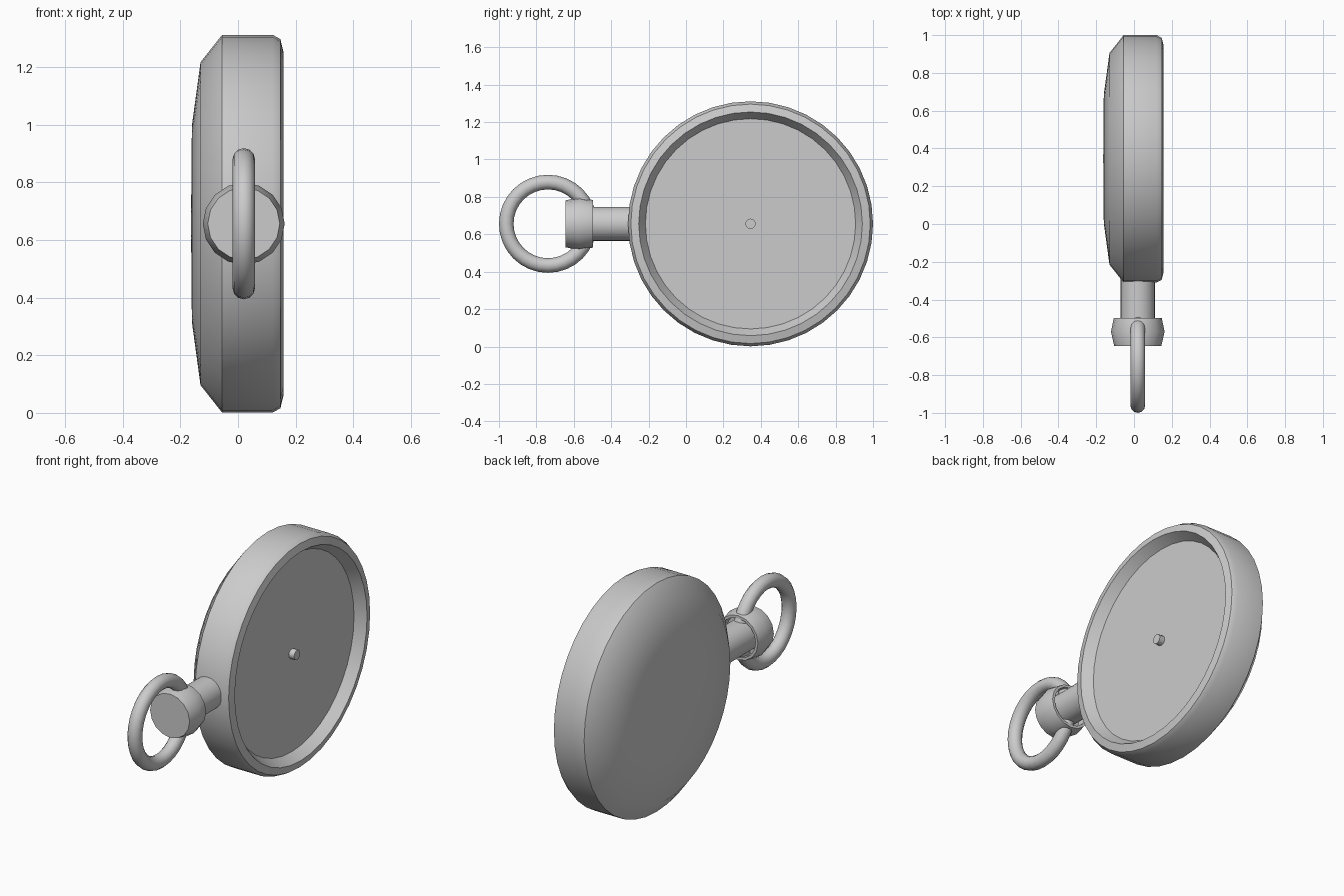
import bpy, bmesh, math
from mathutils import Matrix, Vector

if "Cube" in bpy.data.objects:
    bpy.data.objects.remove(bpy.data.objects["Cube"])

CENTRE = Vector((0.0, 0.345, 0.656))


def lathe(name, profile, origin, axis, segments, angle=40):
    """Spin (distance along axis, radius) points around the axis."""
    bm = bmesh.new()
    verts = [bm.verts.new((r, 0, d)) for d, r in profile]
    edges = [bm.edges.new(pair) for pair in zip(verts, verts[1:])]
    bmesh.ops.spin(bm, geom=verts + edges, cent=(0, 0, 0), axis=(0, 0, 1),
                   angle=2 * math.pi, steps=segments)
    bmesh.ops.remove_doubles(bm, verts=bm.verts[:], dist=1e-4)
    rot = Vector((0, 0, 1)).rotation_difference(Vector(axis)).to_matrix().to_4x4()
    bmesh.ops.transform(bm, matrix=Matrix.Translation(origin) @ rot, verts=bm.verts[:])
    bmesh.ops.recalc_face_normals(bm, faces=bm.faces[:])
    mesh = bpy.data.meshes.new(name)
    bm.to_mesh(mesh)
    bm.free()
    obj = bpy.data.objects.new(name, mesh)
    bpy.context.collection.objects.link(obj)
    smooth(obj, angle)
    return obj


def smooth(obj, angle):
    bpy.ops.object.select_all(action='DESELECT')
    obj.select_set(True)
    bpy.context.view_layer.objects.active = obj
    bpy.ops.object.shade_smooth_by_angle(angle=math.radians(angle))


# Round case: domed back, rounded front rim, recessed dial
lathe("watch_case", [(-0.163, 0), (-0.16, 0.34), (-0.13, 0.56), (-0.055, 0.655),
                     (0.12, 0.655), (0.147, 0.64), (0.157, 0.598),
                     (0.10, 0.562), (0.10, 0)], CENTRE, (1, 0, 0), 40)

# Small pin in the middle of the dial
lathe("dial_pin", [(0.095, 0), (0.095, 0.028), (0.133, 0.028), (0.133, 0)],
      CENTRE, (1, 0, 0), 12)

# Stem and hollow-backed crown, running along y
stem_origin = Vector((0.02, 0, CENTRE.z))
lathe("stem", [(-0.60, 0), (-0.60, 0.091), (-0.27, 0.091), (-0.27, 0)],
      stem_origin, (0, 1, 0), 24)
lathe("crown", [(-0.645, 0), (-0.645, 0.125), (-0.57, 0.142), (-0.498, 0.127),
                (-0.498, 0.112), (-0.56, 0.112), (-0.56, 0)],
      stem_origin, (0, 1, 0), 16)

# Hanging ring
bpy.ops.mesh.primitive_torus_add(location=(0.02, -0.738, CENTRE.z),
                                 rotation=(0, math.pi / 2, 0),
                                 major_radius=0.223, minor_radius=0.039,
                                 major_segments=32, minor_segments=12)
ring = bpy.context.object
ring.name = "hanging_ring"
smooth(ring, 60)
